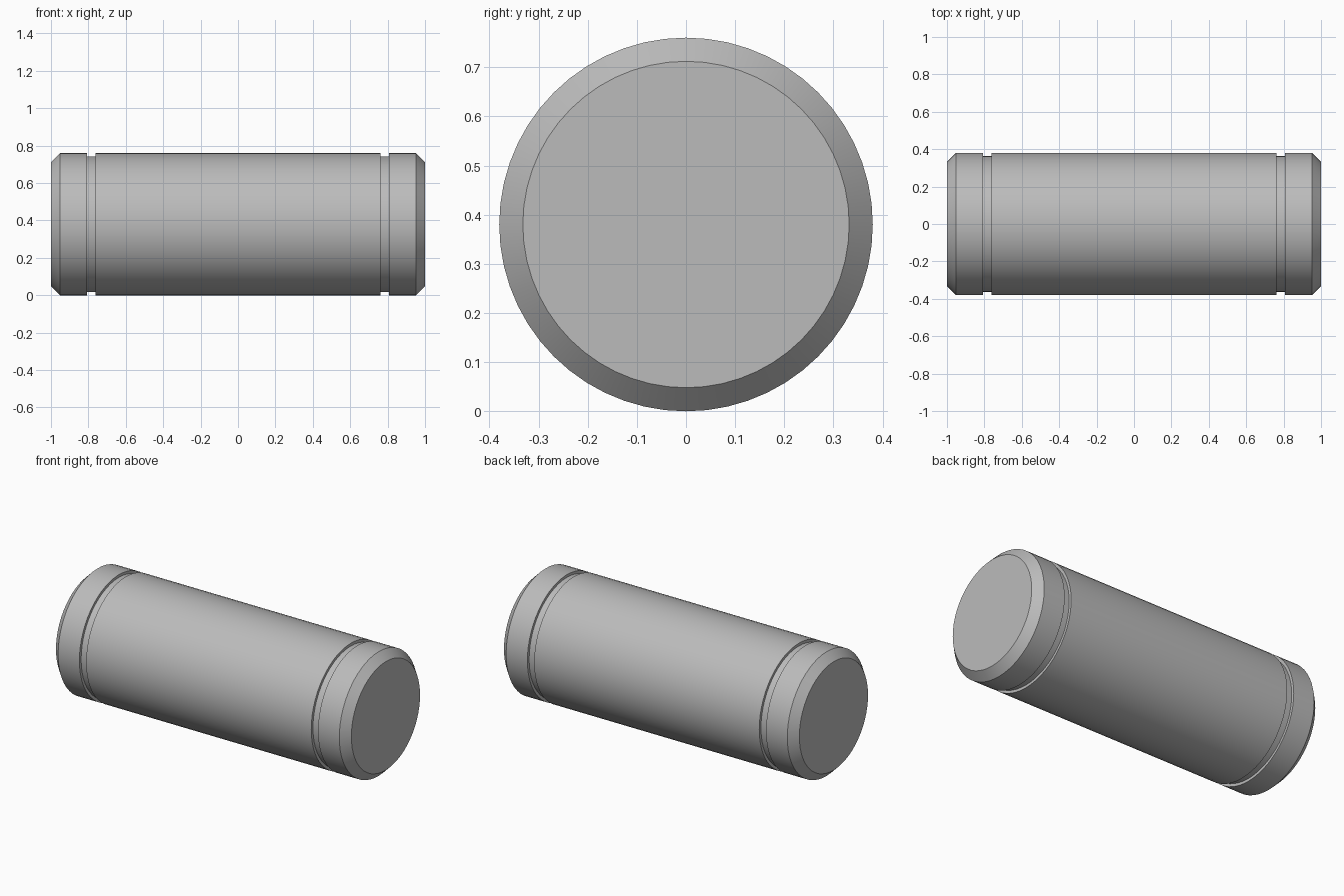
import bpy, bmesh, math
from mathutils import Matrix

cube = bpy.data.objects.get("Cube")
if cube:
    bpy.data.objects.remove(cube, do_unlink=True)

RADIUS = 0.38
GROOVE_RADIUS = 0.363
END_RADIUS = 0.332
SEGMENTS = 56

# Plain metal colour
metal = bpy.data.materials.new("grey_metal")
metal.use_nodes = True
colour = (0.5, 0.5, 0.5, 1)
metal.diffuse_color = colour
metal.node_tree.nodes["Principled BSDF"].inputs["Base Color"].default_value = colour

# Half of the pin profile as (distance along axis, radius), then mirrored
half = [(0.762, RADIUS), (0.762, GROOVE_RADIUS), (0.808, GROOVE_RADIUS),
        (0.808, RADIUS), (0.952, RADIUS), (1.0, END_RADIUS)]
profile = [(-x, r) for x, r in reversed(half)] + half

# Turn the profile around the x axis
bm = bmesh.new()
rings = []
for x, r in profile:
    ring = []
    for i in range(SEGMENTS):
        a = math.tau * i / SEGMENTS
        ring.append(bm.verts.new((x, r * math.cos(a), r * math.sin(a))))
    rings.append(ring)
for a, b in zip(rings, rings[1:]):
    for i in range(SEGMENTS):
        j = (i + 1) % SEGMENTS
        bm.faces.new((a[i], a[j], b[j], b[i]))

# Flat end caps
bm.faces.new(rings[0])
bm.faces.new(rings[-1])
bmesh.ops.recalc_face_normals(bm, faces=bm.faces)
bmesh.ops.transform(bm, matrix=Matrix.Translation((0, 0, RADIUS)), verts=bm.verts)

mesh = bpy.data.meshes.new("grooved_pin")
bm.to_mesh(mesh)
bm.free()
mesh.materials.append(metal)
pin = bpy.data.objects.new("grooved_pin", mesh)
bpy.context.collection.objects.link(pin)

# Smooth the round walls, keep the rims sharp
bpy.ops.object.select_all(action='DESELECT')
pin.select_set(True)
bpy.context.view_layer.objects.active = pin
bpy.ops.object.shade_smooth_by_angle(angle=math.radians(30))
